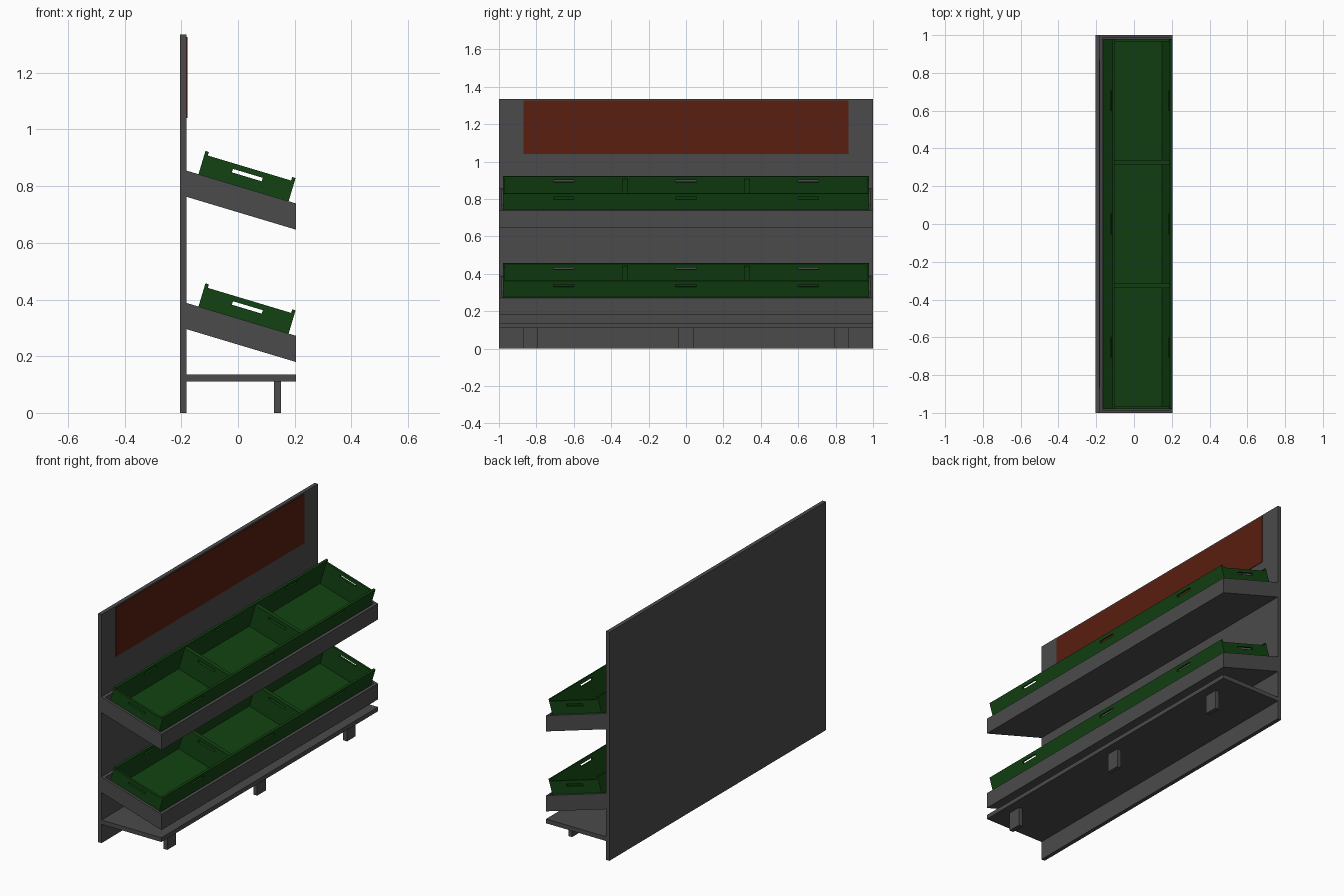
import bpy, bmesh, math
from mathutils import Matrix, Vector

if "Cube" in bpy.data.objects:
    bpy.data.objects.remove(bpy.data.objects["Cube"])


def material(name, rgb):
    m = bpy.data.materials.new(name)
    m.diffuse_color = (*rgb, 1)
    m.use_nodes = True
    m.node_tree.nodes["Principled BSDF"].inputs["Base Color"].default_value = m.diffuse_color
    return m


GREY = material("dark_grey", (0.07, 0.07, 0.07))
GREEN = material("crate_green", (0.006, 0.055, 0.006))
RUST = material("sign_rust", (0.1, 0.013, 0.005))


def finish(bm, name, mat):
    bmesh.ops.recalc_face_normals(bm, faces=bm.faces[:])
    me = bpy.data.meshes.new(name)
    bm.to_mesh(me)
    bm.free()
    me.materials.append(mat)
    ob = bpy.data.objects.new(name, me)
    bpy.context.collection.objects.link(ob)
    return ob


def add_box(bm, lo, hi):
    lo, hi = Vector(lo), Vector(hi)
    size = hi - lo
    bmesh.ops.create_cube(bm, size=1, matrix=Matrix.Translation((lo + hi) / 2)
                          @ Matrix.Diagonal((*size, 1)))


def box(name, lo, hi, mat=GREY):
    bm = bmesh.new()
    add_box(bm, lo, hi)
    return finish(bm, name, mat)


def add_slotted_wall(bm, origin, across, thick, half, z0, z1, slot):
    """Upright plate with a rectangular hand slot: 3x3 cells minus the middle."""
    origin, across, thick = Vector(origin), Vector(across), Vector(thick)
    ss = (-half, -0.055, 0.055, half)
    zs = (z0, slot - 0.0065, slot + 0.0065, z1)
    v = [[bm.verts.new(origin + across * s + Vector((0, 0, z))) for z in zs] for s in ss]
    faces = [bm.faces.new((v[i][j], v[i + 1][j], v[i + 1][j + 1], v[i][j + 1]))
             for i in range(3) for j in range(3) if (i, j) != (1, 1)]
    ext = bmesh.ops.extrude_face_region(bm, geom=faces, use_keep_orig=True)
    bmesh.ops.translate(bm, vec=thick,
                        verts=[g for g in ext["geom"] if isinstance(g, bmesh.types.BMVert)])


TILT = math.atan(0.3)
LEN, WID, T, BOTTOM = 0.166, 0.3265, 0.0125, -0.075


def crate(name, y, rim_z):
    bm = bmesh.new()
    # floor
    add_box(bm, (-LEN + T, -WID + T, BOTTOM), (LEN - T, WID - T, BOTTOM + 0.01))
    for s in (-1, 1):
        # tall front and back walls
        add_slotted_wall(bm, (s * LEN, 0, 0), (0, 1, 0), (-s * T, 0, 0),
                         WID, BOTTOM, 0.086, 0.06)
        # lower side walls
        add_slotted_wall(bm, (0, s * WID, 0), (1, 0, 0), (0, -s * T, 0),
                         LEN - T, BOTTOM, 0.073, 0.047)
    ob = finish(bm, name, GREEN)
    ob.matrix_world = Matrix.Translation((0.0195, y, rim_z)) @ Matrix.Rotation(TILT, 4, 'Y')


def tray(name, z):
    """Sloping shelf with upright edges, hollowed from its top face."""
    bm = bmesh.new()
    add_box(bm, (-0.182, -1, -0.0925), (0.205, 1, 0))
    for v in bm.verts:
        v.co.z += z - 0.3 * (v.co.x + 0.182)
    bm.normal_update()
    top = max(bm.faces, key=lambda f: f.normal.z)
    bmesh.ops.inset_region(bm, faces=[top], thickness=0.015, use_even_offset=True)
    ext = bmesh.ops.extrude_face_region(bm, geom=[top])
    bmesh.ops.translate(bm, vec=(0, 0, -0.08),
                        verts=[g for g in ext["geom"] if isinstance(g, bmesh.types.BMVert)])
    if top.is_valid:
        bmesh.ops.delete(bm, geom=[top], context='FACES_ONLY')
    return finish(bm, name, GREY)


# frame
box("back_panel", (-0.205, -1, 0), (-0.182, 1, 1.335))
box("header_sign", (-0.182, -0.87, 1.04), (-0.179, 0.87, 1.327), RUST)
box("base_shelf", (-0.182, -1, 0.11), (0.205, 1, 0.135))
for i, y in enumerate((-0.83, 0, 0.83)):
    box(f"front_leg_{i}", (0.127, y - 0.04, 0), (0.152, y + 0.04, 0.11))

# two sloping trays with three crates each
for level, z in (("lower", 0.388), ("upper", 0.855)):
    tray(f"{level}_tray", z)
    for i in (-1, 0, 1):
        crate(f"{level}_crate_{i + 2}", i * 2 * WID, z - 0.061)
